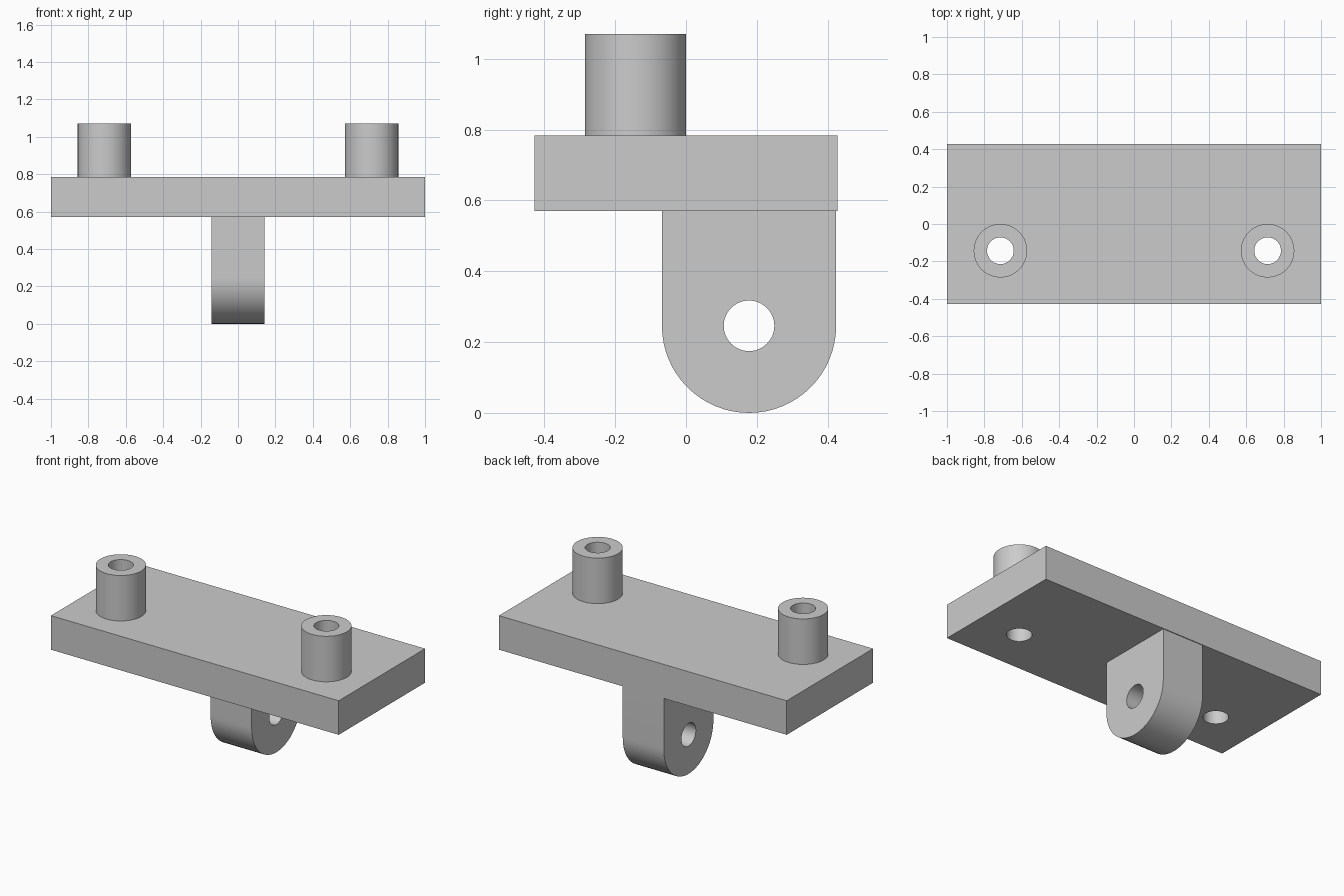
import bpy, bmesh, math
from mathutils import Matrix, Vector

if "Cube" in bpy.data.objects:
    bpy.data.objects.remove(bpy.data.objects["Cube"], do_unlink=True)

U = 1 / 7                                   # module all sizes are based on
PLATE_BOTTOM, PLATE_TOP, POST_TOP = 0.57, 0.784, 1.07
LUG_Y, LUG_R = 0.178, 0.246
POST_X, POST_Y = 5 * U, -U
SEGMENTS = 64

grey = bpy.data.materials.new("plain_grey")
grey.use_nodes = True
colour = (0.6, 0.6, 0.6, 1)
grey.diffuse_color = colour
grey.node_tree.nodes["Principled BSDF"].inputs["Base Color"].default_value = colour


def make(name, bm):
    bmesh.ops.recalc_face_normals(bm, faces=bm.faces[:])
    mesh = bpy.data.meshes.new(name)
    bm.to_mesh(mesh)
    bm.free()
    obj = bpy.data.objects.new(name, mesh)
    bpy.context.collection.objects.link(obj)
    mesh.materials.append(grey)
    return obj


def cylinder(name, radius, depth, centre, along_x=False):
    bm = bmesh.new()
    turn = Matrix.Rotation(math.pi / 2, 4, 'Y') if along_x else Matrix()
    bmesh.ops.create_cone(bm, cap_ends=True, segments=SEGMENTS, radius1=radius,
                          radius2=radius, depth=depth,
                          matrix=Matrix.Translation(centre) @ turn)
    return make(name, bm)


def drill(obj, cutter):
    mod = obj.modifiers.new("hole", 'BOOLEAN')
    mod.operation, mod.solver, mod.object = 'DIFFERENCE', 'EXACT', cutter
    cutter.hide_render = True
    cutter.hide_set(True)


def finish(obj):
    bpy.ops.object.select_all(action='DESELECT')
    obj.select_set(True)
    bpy.context.view_layer.objects.active = obj
    for mod in list(obj.modifiers):
        bpy.ops.object.modifier_apply(modifier=mod.name)
    bpy.ops.object.shade_smooth_by_angle(angle=math.radians(30))


# Base plate
bm = bmesh.new()
bmesh.ops.create_cube(bm, size=1)
bmesh.ops.scale(bm, vec=(2, 6 * U, PLATE_TOP - PLATE_BOTTOM), verts=bm.verts)
bmesh.ops.translate(bm, vec=(0, 0, (PLATE_TOP + PLATE_BOTTOM) / 2), verts=bm.verts)
plate = make("base_plate", bm)
parts, cutters = [plate], []

# Hollow posts, with the bore continuing through the plate
for side, sign in (("left", 1), ("right", -1)):
    x = sign * POST_X
    post = cylinder(side + "_post", U, POST_TOP - PLATE_TOP,
                    (x, POST_Y, (POST_TOP + PLATE_TOP) / 2))
    bore = cylinder(side + "_bore_cutter", U / 2, 2, (x, POST_Y, PLATE_TOP))
    drill(post, bore)
    drill(plate, bore)
    parts.append(post)
    cutters.append(bore)

# Hanging lug: square top, half-round bottom, swept along x
bm = bmesh.new()
outline = [(LUG_Y - LUG_R, PLATE_BOTTOM)]
for i in range(SEGMENTS // 2 + 1):
    a = math.pi + math.pi * i / (SEGMENTS // 2)
    outline.append((LUG_Y + LUG_R * math.cos(a), LUG_R + LUG_R * math.sin(a)))
outline.append((LUG_Y + LUG_R, PLATE_BOTTOM))
face = bm.faces.new([bm.verts.new((-U, y, z)) for y, z in outline])
swept = bmesh.ops.extrude_face_region(bm, geom=[face])["geom"]
bmesh.ops.translate(bm, vec=Vector((2 * U, 0, 0)),
                    verts=[v for v in swept if isinstance(v, bmesh.types.BMVert)])
lug = make("pivot_lug", bm)
pin = cylinder("pin_hole_cutter", U / 2, 1, (0, LUG_Y, LUG_R), along_x=True)
drill(lug, pin)
parts.append(lug)
cutters.append(pin)

for part in parts:
    finish(part)
for cutter in cutters:
    bpy.data.objects.remove(cutter, do_unlink=True)
